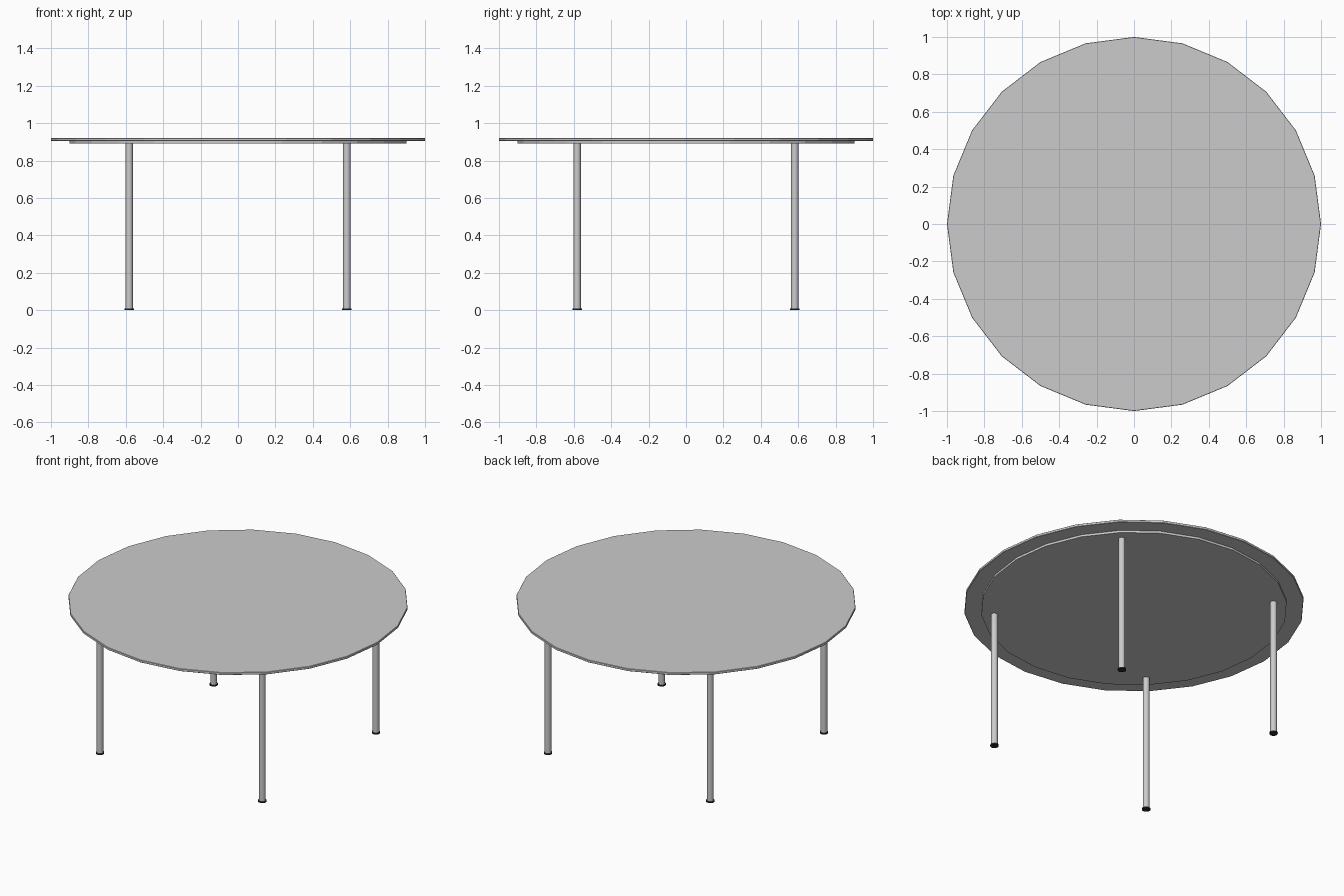
import bpy
import math

if "Cube" in bpy.data.objects:
    bpy.data.objects.remove(bpy.data.objects["Cube"])


def disc(name, radius, z0, z1, sides, x=0, y=0, bevel=0):
    """Upright cylinder between two heights, with a corner on the +x axis."""
    bpy.ops.mesh.primitive_cylinder_add(
        vertices=sides, radius=radius, depth=z1 - z0, location=(x, y, (z0 + z1) / 2))
    ob = bpy.context.object
    ob.name = name
    if bevel:
        mod = ob.modifiers.new("edge", 'BEVEL')
        mod.width = bevel
        mod.segments = 1
        mod.limit_method = 'ANGLE'
        mod.angle_limit = math.radians(40)
    return ob


# Table top and the smaller support plate beneath it
disc("table_top", 1.0, 0.904, 0.92, 24, bevel=0.002)
disc("support_plate", 0.9, 0.89, 0.904, 24)

# Dark rubber for the feet
rubber = bpy.data.materials.new("dark_rubber")
rubber.diffuse_color = (0.02, 0.02, 0.02, 1)
rubber.use_nodes = True
rubber.node_tree.nodes["Principled BSDF"].inputs["Base Color"].default_value = rubber.diffuse_color

# Four tube legs with foot pads
for side, sx in (("left", -1), ("right", 1)):
    for end, sy in (("front", -1), ("back", 1)):
        x, y = 0.582 * sx, 0.582 * sy
        disc(f"{end}_{side}_leg", 0.02, 0.008, 0.89, 16, x, y)
        bpy.ops.object.shade_smooth_by_angle()
        foot = disc(f"{end}_{side}_foot", 0.025, 0.0, 0.008, 16, x, y)
        foot.data.materials.append(rubber)
